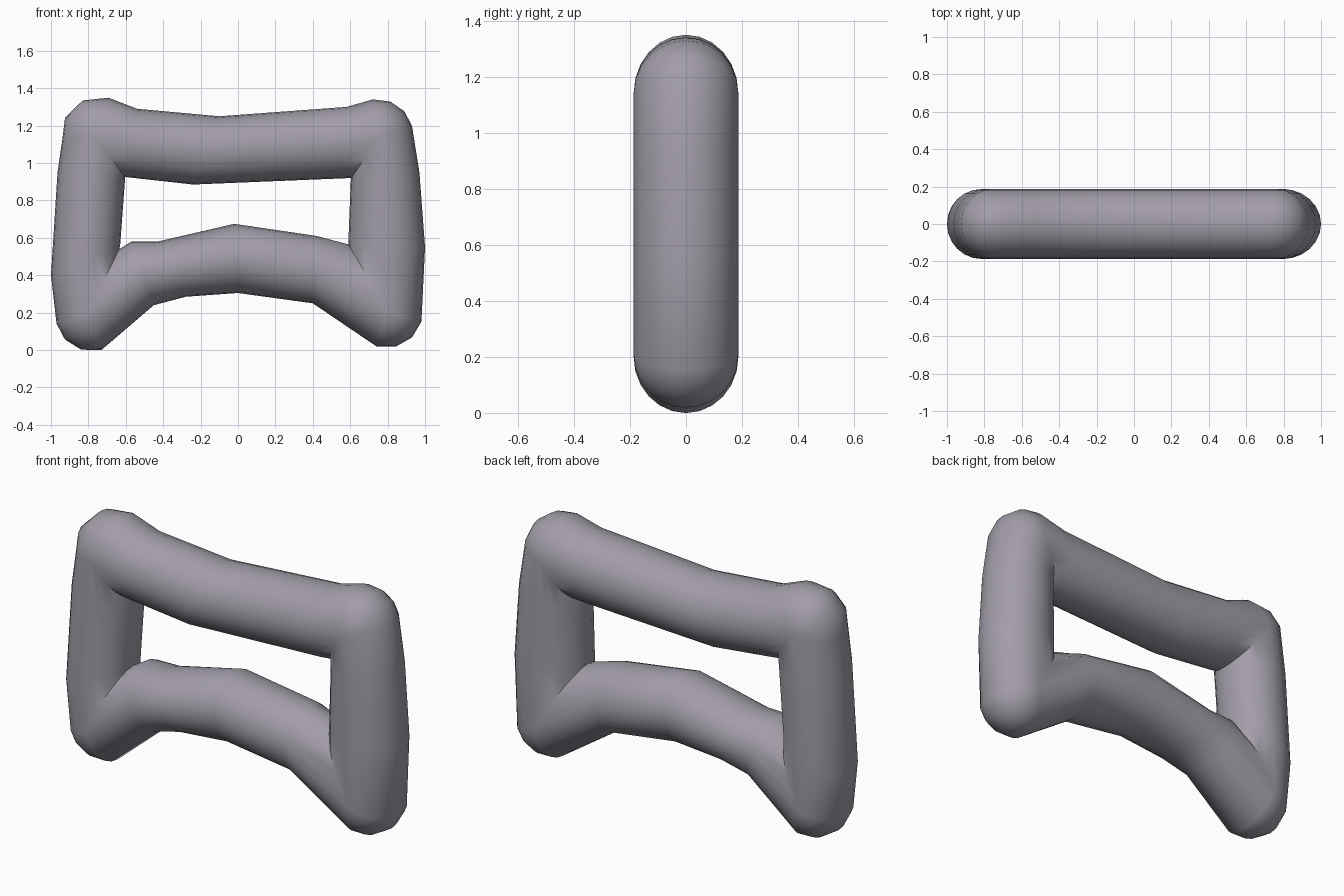
import bpy, bmesh, math

if "Cube" in bpy.data.objects:
    bpy.data.objects.remove(bpy.data.objects["Cube"])

SEG = 24          # points around the tube
DEPTH = 0.187     # half thickness front to back


def bar(ox, oz, ix, iz):
    """One section along a bar: outer edge, centre, inner edge."""
    return [((ox, oz), ((ox + ix) / 2, (oz + iz) / 2), (ix, iz))]


def corner(cx, cz, ix, iz, a0, a1, r0, r1, steps=4):
    """Sections fanned round a ball corner, sharing one mitred inner edge."""
    out = []
    for k in range(steps):
        t = k / (steps - 1)
        a, r = math.radians(a0 + (a1 - a0) * t), r0 + (r1 - r0) * t
        out.append(((cx + r * math.cos(a), cz + r * math.sin(a)), (cx, cz), (ix, iz)))
    return out


stations = (
    # left upright and top left corner
    bar(-1.0, 0.40, -0.63, 0.56)
    + bar(-0.965, 0.95, -0.605, 0.90)
    + corner(-0.76, 1.14, -0.605, 0.925, 186, 72, 0.181, 0.22)
    # top bar
    + bar(-0.54, 1.29, -0.59, 0.924)
    + bar(-0.10, 1.25, -0.24, 0.885)
    + bar(0.58, 1.30, 0.56, 0.918)
    # top right corner and right upright
    + corner(0.76, 1.14, 0.605, 0.92, 101, 19, 0.204, 0.18)
    + bar(0.97, 0.95, 0.602, 0.89)
    + bar(1.0, 0.55, 0.59, 0.575)
    # bottom right foot
    + corner(0.80, 0.21, 0.59, 0.565, -18, -107, 0.19, 0.20)
    # arched bottom bar
    + bar(0.40, 0.25, 0.42, 0.61)
    + bar(0.0, 0.305, -0.02, 0.675)
    + bar(-0.28, 0.285, -0.43, 0.58)
    + bar(-0.45, 0.24, -0.57, 0.58)
    # bottom left foot
    + corner(-0.80, 0.20, -0.635, 0.54, -71, -161, 0.212, 0.18)
)


def section(bm, outer, centre, inner):
    """Ring made of an outer and an inner half ellipse meeting at full depth."""
    ring = []
    for i in range(SEG):
        a = 2 * math.pi * i / SEG
        c = math.cos(a)
        edge = outer if c >= 0 else inner
        x = centre[0] + (edge[0] - centre[0]) * abs(c)
        z = centre[1] + (edge[1] - centre[1]) * abs(c)
        ring.append(bm.verts.new((x, DEPTH * math.sin(a), z)))
    return ring


# Closed tubular frame
bm = bmesh.new()
rings = [section(bm, *s) for s in stations]
for k, a in enumerate(rings):
    b = rings[(k + 1) % len(rings)]
    for i in range(SEG):
        j = (i + 1) % SEG
        bm.faces.new((a[i], a[j], b[j], b[i]))
bmesh.ops.remove_doubles(bm, verts=bm.verts, dist=0.0005)
bmesh.ops.recalc_face_normals(bm, faces=bm.faces)

mesh = bpy.data.meshes.new("tubular_frame")
bm.to_mesh(mesh)
bm.free()
frame = bpy.data.objects.new("tubular_frame", mesh)
bpy.context.collection.objects.link(frame)

# Single grey colour
grey = bpy.data.materials.new("warm_violet_grey")
grey.diffuse_color = (0.36, 0.335, 0.39, 1)
grey.use_nodes = True
grey.node_tree.nodes["Principled BSDF"].inputs["Base Color"].default_value = grey.diffuse_color
mesh.materials.append(grey)

# Smooth tube, sharp mitres inside the corners
bpy.context.view_layer.objects.active = frame
frame.select_set(True)
bpy.ops.object.shade_smooth_by_angle(angle=math.radians(50))
